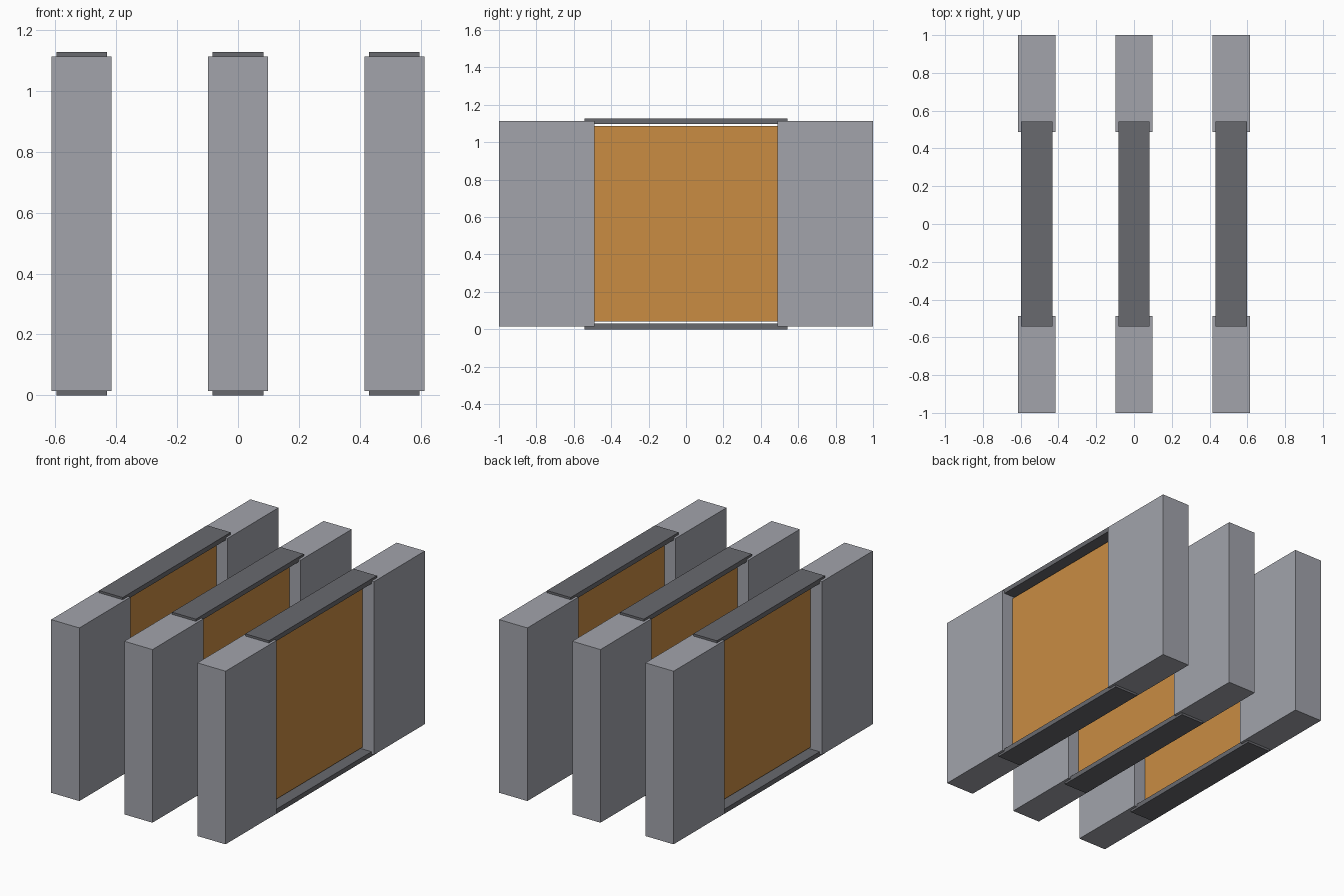
import bpy

if "Cube" in bpy.data.objects:
    bpy.data.objects.remove(bpy.data.objects["Cube"])


def material(name, color):
    m = bpy.data.materials.new(name)
    m.diffuse_color = (*color, 1.0)
    m.use_nodes = True
    m.node_tree.nodes["Principled BSDF"].inputs["Base Color"].default_value = m.diffuse_color
    return m


grey = material("light_grey", (0.36, 0.37, 0.41))
dark = material("dark_grey", (0.14, 0.142, 0.158))
orange = material("amber", (0.585, 0.265, 0.055))


def box(name, x, y, z, mat):
    """Box from (min, max) ranges on each axis."""
    ranges = (x, y, z)
    bpy.ops.mesh.primitive_cube_add(size=1, location=[(a + b) / 2 for a, b in ranges])
    ob = bpy.context.object
    ob.name = name
    ob.scale = [b - a for a, b in ranges]
    bpy.ops.object.transform_apply(location=False, rotation=False, scale=True)
    ob.data.materials.append(mat)
    return ob


HEIGHT = 1.128      # total height
CAP = 0.03          # cap plate thickness
INNER = 0.488       # inner face of the end blocks

for i, cx in enumerate((-0.514, 0.0, 0.514), 1):
    def across(half):
        return (cx - half, cx + half)

    # End blocks
    box(f"front_block_{i}", across(0.099), (-1, -INNER), (0.014, HEIGHT - 0.014), grey)
    box(f"back_block_{i}", across(0.099), (INNER, 1), (0.014, HEIGHT - 0.014), grey)
    # Thin centre panel
    box(f"panel_{i}", across(0.02), (-INNER, INNER), (0.042, HEIGHT - 0.042), orange)
    # Cap plates let into the blocks
    box(f"bottom_plate_{i}", across(0.083), (-0.542, 0.542), (0, CAP), dark)
    box(f"top_plate_{i}", across(0.083), (-0.542, 0.542), (HEIGHT - CAP, HEIGHT), dark)
